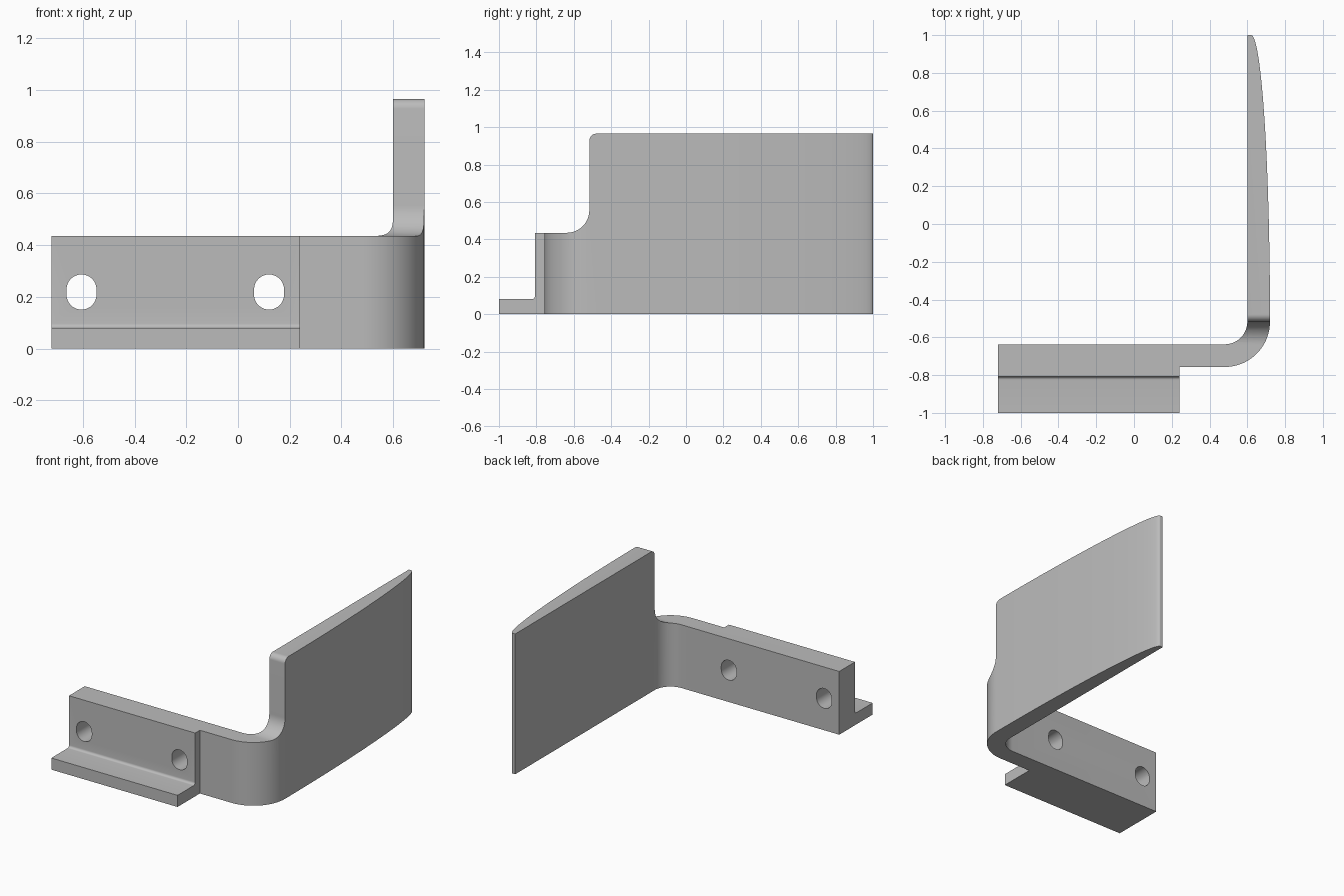
import bpy, bmesh
from math import sin, cos, radians
from mathutils import Vector

cube = bpy.data.objects.get("Cube")
if cube:
    bpy.data.objects.remove(cube, do_unlink=True)

grey = bpy.data.materials.new("plain grey")
grey.use_nodes = True
grey.diffuse_color = (0.5, 0.5, 0.5, 1)
grey.node_tree.nodes["Principled BSDF"].inputs["Base Color"].default_value = (0.5, 0.5, 0.5, 1)


def arc(cx, cy, rx, ry, start, end, steps=16):
    angles = [radians(start + (end - start) * i / steps) for i in range(steps + 1)]
    return [(cx + rx * cos(a), cy + ry * sin(a)) for a in angles]


def prism(name, outline, place, direction):
    """Extrude a closed 2D outline; place maps (u, v) to 3D."""
    bm = bmesh.new()
    face = bm.faces.new([bm.verts.new(place(u, v)) for u, v in outline])
    new = bmesh.ops.extrude_face_region(bm, geom=[face])["geom"]
    verts = [g for g in new if isinstance(g, bmesh.types.BMVert)]
    bmesh.ops.translate(bm, verts=verts, vec=Vector(direction))
    bmesh.ops.recalc_face_normals(bm, faces=bm.faces)
    mesh = bpy.data.meshes.new(name)
    bm.to_mesh(mesh)
    bm.free()
    mesh.materials.append(grey)
    obj = bpy.data.objects.new(name, mesh)
    bpy.context.collection.objects.link(obj)
    return obj


def boolean(target, cutter, operation):
    mod = target.modifiers.new(cutter.name, 'BOOLEAN')
    mod.operation, mod.object, mod.solver = operation, cutter, 'EXACT'
    bpy.ops.object.modifier_apply(modifier=mod.name)
    bpy.data.objects.remove(cutter, do_unlink=True)


# Plan outline: mounting block, bent arm and tapering blade
plan = [(-0.72, -1), (0.24, -1), (0.24, -0.757)]
plan += arc(0.48, -0.517, 0.24, 0.24, -90, 0, 24)
plan += arc(0.62, -0.517, 0.10, 1.517, 0, 90, 48)[1:]
plan += [(0.60, 1)]
plan += arc(0.48, -0.517, 0.12, 0.12, 0, -90)
plan += [(-0.72, -0.637)]
bracket = prism("bracket", plan, lambda u, v: (u, v, 0), (0, 0, 1.2))

# Side outline: ledge, low arm, raised blade
side = [(1.1, -0.1), (-1.1, -0.1), (-1.1, 0.08)]
side += arc(-0.825, 0.097, 0.017, 0.017, -90, 0, 6)
side += [(-0.808, 0.435)]
side += arc(-0.637, 0.555, 0.12, 0.12, -90, 0)
side += arc(-0.479, 0.927, 0.038, 0.038, 180, 90, 10)
side += [(1.1, 0.965)]
envelope = prism("side_envelope", side, lambda u, v: (-1, u, v), (2, 0, 0))

bpy.ops.object.select_all(action='DESELECT')
bpy.context.view_layer.objects.active = bracket
bracket.select_set(True)
boolean(bracket, envelope, 'INTERSECT')

# Screw slots through the block
for x in (-0.605, 0.12):
    slot = arc(x, 0.229, 0.058, 0.058, 0, 180) + arc(x, 0.209, 0.058, 0.058, 180, 360)
    cutter = prism("screw_slot", slot, lambda u, v: (u, -1.2, v), (0, 1, 0))
    boolean(bracket, cutter, 'DIFFERENCE')

bpy.ops.object.shade_smooth_by_angle(angle=radians(30))
